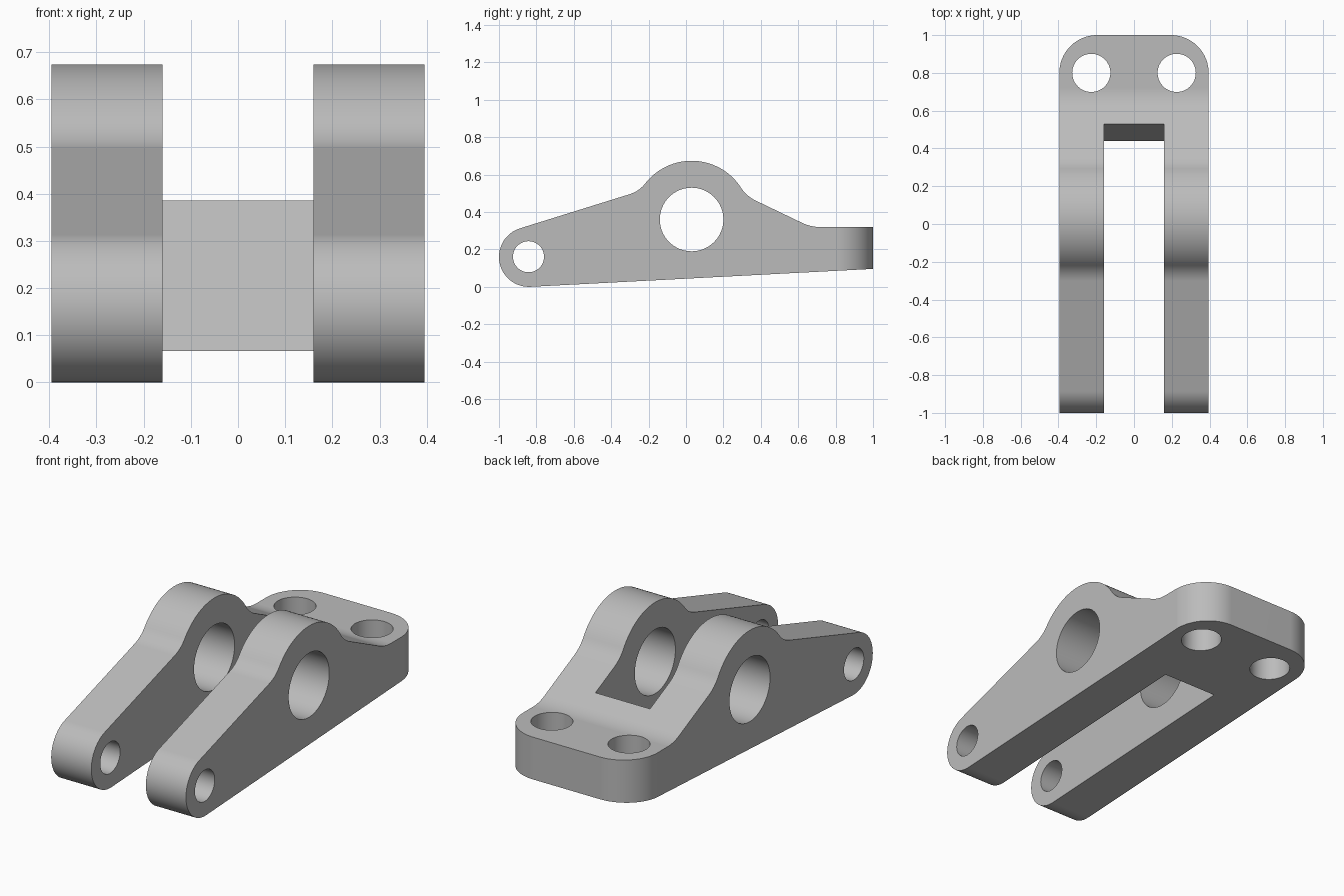
import bpy, bmesh
from math import sin, cos, tan, radians
from mathutils import Vector

cube = bpy.data.objects.get("Cube")
if cube:
    bpy.data.objects.remove(cube)

HALF_WIDTH = 0.395
BOSS = Vector((0.03, 0.36))
PIN = Vector((-0.842, 0.161))


def arc(centre, radius, start, end, steps=32):
    angles = [radians(start + (end - start) * i / steps) for i in range(steps + 1)]
    return [Vector((centre[0] + radius * cos(a), centre[1] + radius * sin(a))) for a in angles]


def blend(p, corner, q, steps=10):
    """Smooth curve from p to q, tangent to the lines through the corner."""
    ts = [i / steps for i in range(steps + 1)]
    return [p * (1 - t) ** 2 + corner * 2 * t * (1 - t) + q * t * t for t in ts]


def prism(name, outline, low, high, axis):
    """Extrude an outline along x (outline in y, z) or along z (outline in x, y)."""
    bm = bmesh.new()

    def place(p, h):
        return (h, p[0], p[1]) if axis == "x" else (p[0], p[1], h)
    face = bm.faces.new([bm.verts.new(place(p, low)) for p in outline])
    side = bmesh.ops.extrude_face_region(bm, geom=[face])["geom"]
    move = Vector(place((0, 0), high - low))
    bmesh.ops.translate(bm, vec=move, verts=[v for v in side if isinstance(v, bmesh.types.BMVert)])
    bmesh.ops.recalc_face_normals(bm, faces=bm.faces[:])
    mesh = bpy.data.meshes.new(name)
    bm.to_mesh(mesh)
    bm.free()
    obj = bpy.data.objects.new(name, mesh)
    bpy.context.collection.objects.link(obj)
    return obj


def cut(target, cutter, operation="DIFFERENCE"):
    cutter.hide_render = True
    mod = target.modifiers.new("cut", "BOOLEAN")
    mod.object, mod.operation, mod.solver = cutter, operation, "EXACT"
    bpy.context.view_layer.objects.active = target
    bpy.ops.object.modifier_apply(modifier=mod.name)
    bpy.data.objects.remove(cutter)


def hole(name, centre, radius, axis):
    return prism(name, arc(centre, radius, 0, 360, 64)[:-1], -1, 1, axis)


# Side profile: rounded nose, sloping arm, bearing boss, ramp and rear plate
nose = arc((-0.84, 0.16), 0.16, 273, 107.3)
crown = arc(BOSS, 0.314, 142, 33, 40)


def boss_fillet(end, angle, anchor, slope):
    """Blend between the boss and a straight line; returns points from boss to line."""
    grade = -1 / tan(radians(angle))
    y = (anchor.y - end.y + grade * end.x - slope * anchor.x) / (grade - slope)
    corner = Vector((y, anchor.y + slope * (y - anchor.x)))
    along = (anchor - corner).normalized() * (end - corner).length
    return blend(end, corner, corner + along)


front_fillet = boss_fillet(crown[0], 142, nose[-1], tan(radians(17.3)))
ramp_foot = Vector((0.667, 0.32))
rear_fillet = boss_fillet(crown[-1], 33, ramp_foot, -0.48)
ramp_dir = (rear_fillet[-1] - ramp_foot).normalized()
foot = blend(ramp_foot + ramp_dir * 0.05, ramp_foot, ramp_foot + Vector((0.05, 0)))
profile = (nose + front_fillet[::-1][:-1] + crown + rear_fillet[1:] + foot
           + [Vector((1, 0.32)), Vector((1, 0.096))])
bracket = prism("clevis_bracket", profile, -HALF_WIDTH, HALF_WIDTH, "x")

# Rounded rear corners
right_corner = arc((HALF_WIDTH - 0.2, 0.8), 0.2, 0, 90, 24)
left_corner = arc((0.2 - HALF_WIDTH, 0.8), 0.2, 90, 180, 24)
plan = [(HALF_WIDTH, -1.2)] + right_corner + left_corner + [(-HALF_WIDTH, -1.2)]
# Slightly wider sides avoid coincident faces with the body
plan = [(p[0] * 1.0005, p[1]) for p in plan]
cut(bracket, prism("plan_cutter", plan, -1, 1, "z"), "INTERSECT")

# Central slot with a slanted end wall
slot = [(-2, -0.5), (0.28, -0.5), (0.703, 1), (-2, 1)]
cut(bracket, prism("slot_cutter", slot, -0.16, 0.16, "x"))

# Bearing bore, pin hole and the two mounting holes
cut(bracket, hole("bore_cutter", BOSS, 0.17, "x"))
cut(bracket, hole("pin_cutter", PIN, 0.083, "x"))
for side in (-1, 1):
    cut(bracket, hole("bolt_cutter", (side * 0.226, 0.8), 0.101, "z"))

# Plain grey finish
grey = bpy.data.materials.new("grey_metal")
grey.use_nodes = True
colour = (0.5, 0.5, 0.5, 1)
grey.diffuse_color = colour
grey.node_tree.nodes["Principled BSDF"].inputs["Base Color"].default_value = colour
bracket.data.materials.clear()
bracket.data.materials.append(grey)

# Smooth curved walls, crisp edges
bpy.ops.object.select_all(action="DESELECT")
bracket.select_set(True)
bpy.context.view_layer.objects.active = bracket
bpy.ops.object.shade_smooth_by_angle(angle=radians(30))
weighted = bracket.modifiers.new("weighted_normals", "WEIGHTED_NORMAL")
weighted.keep_sharp = True
